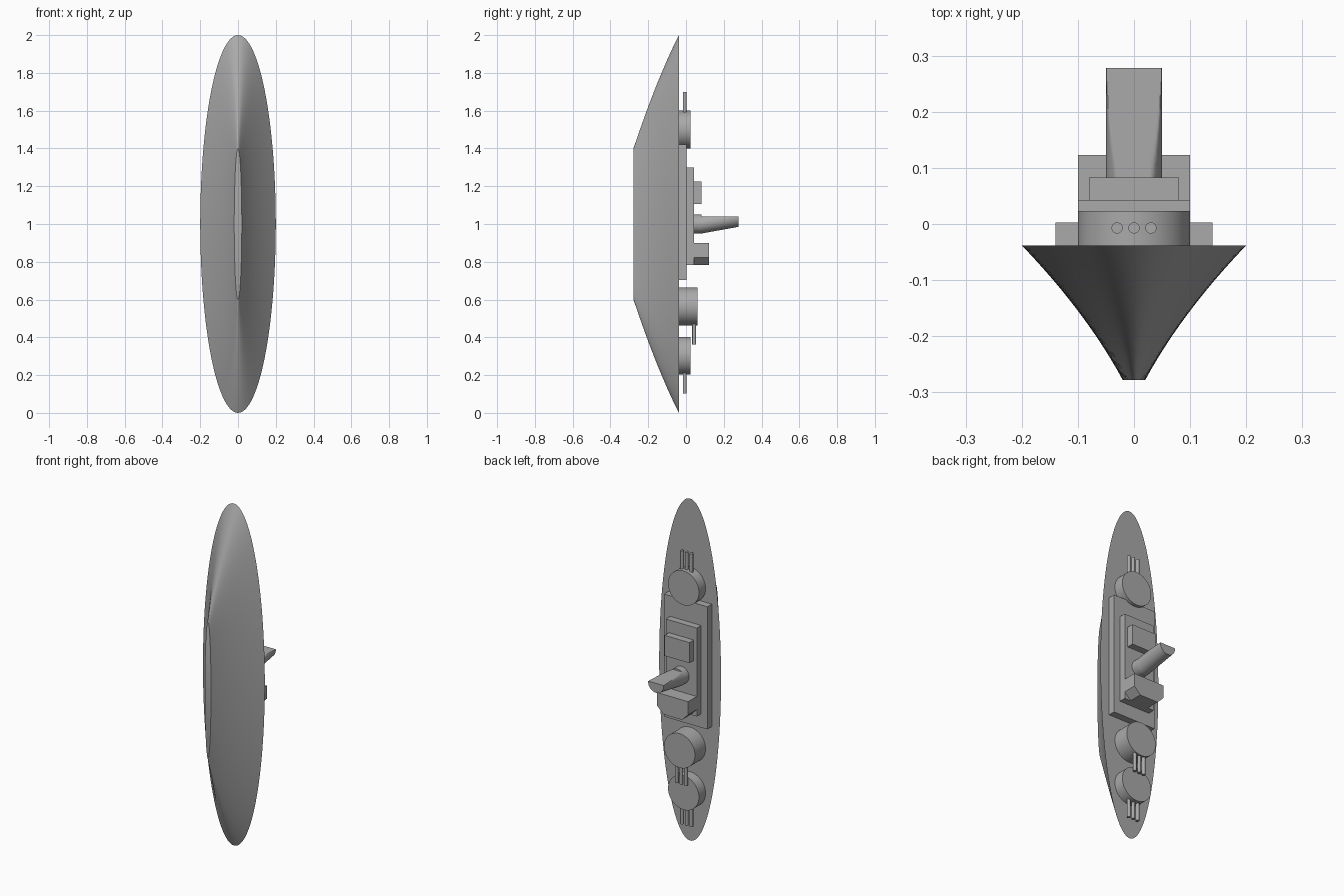
import bpy, bmesh, math

if "Cube" in bpy.data.objects:
    bpy.data.objects.remove(bpy.data.objects["Cube"])

grey = bpy.data.materials.new("ship_grey")
grey.use_nodes = True
color = (0.4, 0.4, 0.4, 1)
grey.diffuse_color = color
grey.node_tree.nodes["Principled BSDF"].inputs["Base Color"].default_value = color

DECK, KEEL, LEVEL1, LEVEL2 = -0.038, -0.278, 0.003, 0.043


def loft(name, rings, smooth=True):
    """Skin a list of equal-sized point rings and cap both ends."""
    bm = bmesh.new()
    loops = [[bm.verts.new(p) for p in ring] for ring in rings]
    n = len(loops[0])
    for a, b in zip(loops, loops[1:]):
        for i in range(n):
            j = (i + 1) % n
            bm.faces.new((a[i], a[j], b[j], b[i]))
    bm.faces.new(loops[0])
    bm.faces.new(loops[-1])
    bmesh.ops.recalc_face_normals(bm, faces=bm.faces)
    mesh = bpy.data.meshes.new(name)
    bm.to_mesh(mesh)
    bm.free()
    mesh.materials.append(grey)
    obj = bpy.data.objects.new(name, mesh)
    bpy.context.collection.objects.link(obj)
    if smooth:
        bpy.ops.object.select_all(action="DESELECT")
        obj.select_set(True)
        bpy.context.view_layer.objects.active = obj
        bpy.ops.object.shade_smooth_by_angle(angle=math.radians(30))
    return obj


def ellipse(y, rx, rz, z, n=64, top=9):
    """Ellipse facing along y, optionally clipped flat at height top."""
    angles = [2 * math.pi * i / n for i in range(n)]
    return [(rx * math.cos(a), y, min(z + rz * math.sin(a), top)) for a in angles]


def prism(name, outline, y0, y1):
    return loft(name, [[(x, y, z) for x, z in outline] for y in (y0, y1)], False)


def block(name, half, z0, z1, y0, y1):
    return prism(name, [(-half, z0), (half, z0), (half, z1), (-half, z1)], y0, y1)


def turret(name, z, top, gun_y, tip):
    """Round turret with three parallel gun barrels."""
    loft(name, [ellipse(y, 0.1, 0.1, z) for y in (DECK, top)])
    for side, x in (("right", -0.03), ("middle", 0), ("left", 0.03)):
        bpy.ops.mesh.primitive_cylinder_add(
            vertices=24, radius=0.01, depth=abs(tip - z), location=(x, gun_y, (z + tip) / 2))
        gun = bpy.context.object
        gun.name = f"{name}_{side}_gun"
        gun.data.materials.append(grey)
        bpy.ops.object.shade_smooth_by_angle(angle=math.radians(30))


# Hull: flared sides that narrow to a flat keel
hull = []
for i in range(13):
    t = i / 12
    bow = t * (1 - t)
    hull.append(ellipse(DECK + (KEEL - DECK) * t,
                        0.2 - 0.18 * t - 0.05 * bow, 1 - 0.6 * t + 0.12 * bow, 1, 128))
loft("hull", hull)

# Superstructure
block("lower_deckhouse", 0.14, 0.703, 1.42, DECK, LEVEL1)
block("upper_deckhouse", 0.1, 0.783, 1.3, LEVEL1, LEVEL2)
block("cabin", 0.08, 1.105, 1.225, LEVEL2, 0.083)
prism("bridge", [(-0.1, 0.9), (-0.1, 0.823), (-0.06, 0.783),
                 (0.06, 0.783), (0.1, 0.823), (0.1, 0.9)], LEVEL2, 0.123)

# Funnel: round base and a raked stack with one flat side
loft("funnel_base", [ellipse(y, 0.05, 0.05, 1) for y in (LEVEL2, 0.083)])
steps = 8
loft("funnel_stack", [ellipse(0.083 + 0.195 * i / steps, 0.05, 0.05,
                              1 + 0.035 * i / steps, 128, 1.04) for i in range(steps + 1)])

# Turrets
turret("bow_turret", 1.5, 0.023, -0.007, 1.7)
turret("raised_stern_turret", 0.563, 0.06, 0.043, 0.363)
turret("stern_turret", 0.303, 0.023, -0.007, 0.103)
